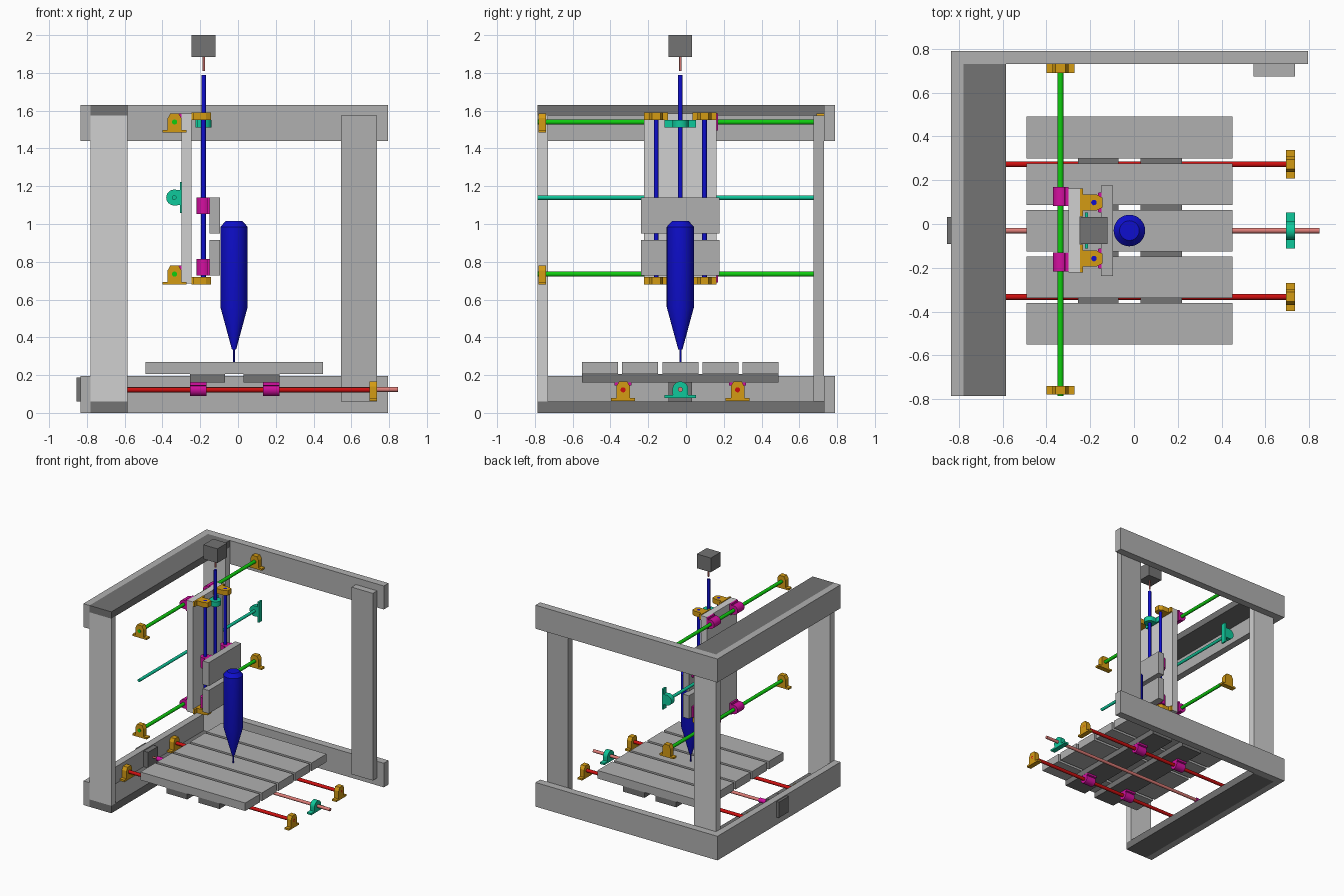
import bpy, bmesh, math
from mathutils import Vector

if "Cube" in bpy.data.objects:
    bpy.data.objects.remove(bpy.data.objects["Cube"])

X, Y, Z = Vector((1, 0, 0)), Vector((0, 1, 0)), Vector((0, 0, 1))
CY = -0.03  # machine centre line


def mat(name, rgb):
    m = bpy.data.materials.new(name)
    m.diffuse_color = [((c / 255 + 0.055) / 1.055) ** 2.4 if c > 10 else c / 3294 for c in rgb] + [1]
    m.use_nodes = True
    m.node_tree.nodes["Principled BSDF"].inputs["Base Color"].default_value = m.diffuse_color
    return m


LIGHT = mat("light grey", (208, 208, 208))
MID = mat("mid grey", (176, 176, 176))
DARK = mat("dark grey", (115, 115, 115))
RED = mat("red", (205, 15, 15))
GREEN = mat("green", (15, 205, 15))
BLUE = mat("blue", (14, 14, 205))
TEAL = mat("teal", (15, 200, 155))
GOLD = mat("gold", (212, 155, 20))
MAGENTA = mat("magenta", (212, 15, 160))
SALMON = mat("salmon", (222, 125, 120))


def finish(name, bm, m, smooth=False):
    bmesh.ops.recalc_face_normals(bm, faces=bm.faces[:])
    me = bpy.data.meshes.new(name)
    bm.to_mesh(me)
    bm.free()
    me.materials.append(m)
    ob = bpy.data.objects.new(name, me)
    bpy.context.collection.objects.link(ob)
    if smooth:
        bpy.context.view_layer.objects.active = ob
        ob.select_set(True)
        bpy.ops.object.shade_smooth_by_angle(angle=math.radians(35))
        ob.select_set(False)
    return ob


def box(name, m, x, y, z):
    bm = bmesh.new()
    bmesh.ops.create_cube(bm, size=1)
    for v in bm.verts:
        v.co = [r[0] + (c + 0.5) * (r[1] - r[0]) for c, r in zip(v.co, (x, y, z))]
    return finish(name, bm, m)


def extrude(name, m, pts, start, u, v, axis, depth, smooth=False):
    """Extrude a profile given in (u, v) around start, along axis."""
    bm = bmesh.new()
    f = bm.faces.new([bm.verts.new(Vector(start) + u * a + v * b) for a, b in pts])
    r = bmesh.ops.extrude_face_region(bm, geom=[f])
    bmesh.ops.translate(bm, vec=axis * depth,
                        verts=[g for g in r["geom"] if isinstance(g, bmesh.types.BMVert)])
    return finish(name, bm, m, smooth)


def arc(r, a0, a1, n):
    return [(r * math.cos(math.radians(a0 + (a1 - a0) * i / n)),
             r * math.sin(math.radians(a0 + (a1 - a0) * i / n))) for i in range(n + 1)]


def rod(name, m, start, axis, length, r):
    u = Y if axis == X else X
    extrude(name, m, arc(r, 0, 360 * 23 / 24, 23), start, u, axis.cross(u), axis, length, True)


def mirrored(half):
    return half + [(-a, b) for a, b in reversed(half)]


# Cross-sections; v points away from the mounting surface, the rod is at (0, 0)
CLAMP = mirrored([(0.064, -0.056), (0.064, -0.042), (0.036, -0.042), (0.036, 0.02), (0.022, 0.046)])
SCREW_MOUNT = [(-0.083, -0.03), (-0.083, -0.044), (0.083, -0.044), (0.083, -0.03), (0.04, -0.03)] \
    + arc(0.042, 0, 180, 16) + [(-0.04, -0.03)]
BEARING = [(-0.045, -0.02), (-0.045, -0.035), (0.045, -0.035), (0.045, -0.02)] \
    + arc(0.036, -30, 210, 18)

# Frame: L-shaped left rails, back boards and posts
for n, b0, b1, p0, p1 in (("lower", 0, 0.195, 0, 0.06), ("upper", 1.44, 1.63, 1.575, 1.63)):
    box(n + "_back_board", MID, (-0.835, 0.795), (0.73, 0.79), (b0, b1))
    box(n + "_side_board", MID, (-0.835, -0.78), (-0.785, 0.73), (b0, b1))
    box(n + "_side_beam", DARK, (-0.78, -0.585), (-0.785, 0.73), (p0, p1))
box("front_left_post", LIGHT, (-0.78, -0.585), (-0.785, -0.73), (0.06, 1.575))
box("back_left_post", LIGHT, (-0.78, -0.585), (0.675, 0.73), (0.06, 1.575))
box("back_right_post", MID, (0.545, 0.735), (0.675, 0.73), (0.06, 1.575))

# Bed: five slats on two cross supports
for i in range(5):
    y = CY + (i - 2) * 0.2125
    box(f"bed_slat_{i + 1}", MID, (-0.49, 0.45), (y - 0.095, y + 0.095), (0.205, 0.27))
for i, (a, b) in enumerate(((-0.255, -0.07), (0.03, 0.22))):
    box(f"bed_support_{i + 1}", DARK, (a, b), (-0.55, 0.49), (0.16, 0.205))

# Bed drive: two red rods, end clamps, bearings
for y in (CY - 0.303, CY + 0.303):
    rod("bed_rod", RED, (-0.78, y, 0.122), X, 1.515, 0.0135)
    for x in (-0.78, 0.695):
        extrude("bed_rod_clamp", GOLD, CLAMP, (x, y, 0.12), Y, Z, X, 0.04)
    for x in (-0.255, 0.132):
        extrude("bed_bearing", MAGENTA, BEARING, (x, y, 0.125), Y, -Z, X, 0.087, True)
rod("bed_screw", SALMON, (-0.66, CY, 0.124), X, 1.508, 0.0125)
rod("bed_motor_shaft", SALMON, (-0.75, CY, 0.124), X, 0.1, 0.007)
rod("bed_coupler", MAGENTA, (-0.70, CY, 0.124), X, 0.06, 0.018)
extrude("bed_screw_mount", TEAL, SCREW_MOUNT, (0.695, CY, 0.124), Y, Z, X, 0.04, True)
box("bed_motor", DARK, (-0.855, -0.74), (CY - 0.0625, CY + 0.0625), (0.06, 0.187))

# Cross drive: two green rods, end clamps, bearings, teal screw
for z in (0.735, 1.54):
    rod("cross_rod", GREEN, (-0.336, -0.785, z), Y, 1.515, 0.0135)
    for y in (-0.78, 0.69):
        extrude("cross_rod_clamp", GOLD, CLAMP, (-0.336, y, z), X, Z, Y, 0.04)
    for y in (-0.217, 0.082):
        extrude("cross_bearing", MAGENTA, BEARING, (-0.335, y, z), Z, -X, Y, 0.087, True)
rod("cross_screw", TEAL, (-0.338, -0.785, 1.14), Y, 1.515, 0.012)
extrude("cross_screw_mount", TEAL, SCREW_MOUNT, (-0.338, 0.69, 1.14), Z, -X, Y, 0.04, True)

# Carriage plate with the vertical drive
box("carriage_plate", LIGHT, (-0.3, -0.247), (-0.222, 0.162), (0.685, 1.585))
for y in (CY - 0.128, CY + 0.128):
    rod("vertical_rod", BLUE, (-0.183, y, 0.68), Z, 0.91, 0.0125)
    for z in (0.68, 1.55):
        extrude("vertical_rod_clamp", GOLD, CLAMP, (-0.19, y, z), Y, X, Z, 0.04)
    for z in (0.728, 1.053):
        extrude("vertical_bearing", MAGENTA, BEARING, (-0.183, y, z), Y, -X, Z, 0.087, True)
rod("vertical_screw", BLUE, (-0.181, CY, 0.88), Z, 0.91, 0.0125)
extrude("vertical_screw_mount", TEAL, SCREW_MOUNT, (-0.181, CY, 1.51), Y, X, Z, 0.04, True)
rod("vertical_motor_shaft", SALMON, (-0.181, CY, 1.81), Z, 0.08, 0.006)
box("vertical_motor", DARK, (-0.245, -0.12), (CY - 0.0625, CY + 0.0625), (1.885, 2.0))
for i, (a, b) in enumerate(((0.728, 0.915), (0.95, 1.14))):
    box(f"tool_plate_{i + 1}", MID, (-0.15, -0.096), (-0.237, 0.177), (a, b))

# Spindle: stacked rings from the needle tip to the bevelled top
bm = bmesh.new()
rings = []
for r, z in ((0.005, 0.27), (0.005, 0.335), (0.011, 0.335), (0.072, 0.56), (0.072, 0.985), (0.045, 1.015)):
    rings.append([bm.verts.new((-0.021 + a, CY + b, z)) for a, b in arc(r, 0, 360 * 31 / 32, 31)])
for lo, hi in zip(rings, rings[1:]):
    for i in range(32):
        j = (i + 1) % 32
        bm.faces.new((lo[i], lo[j], hi[j], hi[i]))
bm.faces.new(rings[0])
bm.faces.new(rings[-1])
finish("spindle", bm, BLUE, True)
